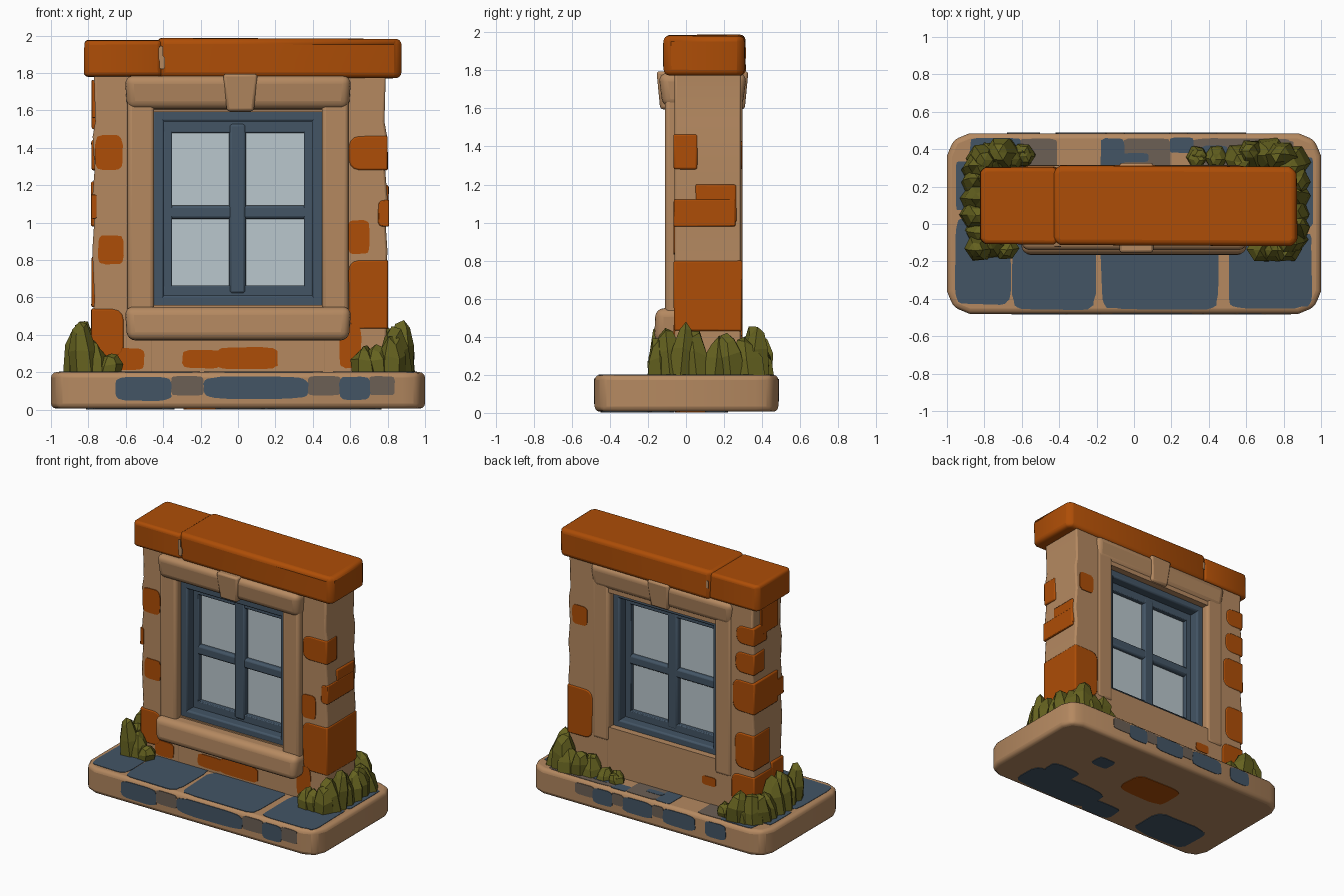
import bpy, bmesh, math, random
from mathutils import Vector

if "Cube" in bpy.data.objects:
    bpy.data.objects.remove(bpy.data.objects["Cube"])
random.seed(7)


def material(name, rgb):
    m = bpy.data.materials.new(name)
    m.diffuse_color = (*rgb, 1)
    m.use_nodes = True
    m.node_tree.nodes["Principled BSDF"].inputs["Base Color"].default_value = m.diffuse_color
    return m


TAN = material("tan_plaster", (0.46, 0.25, 0.118))
ORANGE = material("orange_brick", (0.42, 0.075, 0.002))
BLUE = material("slate_blue", (0.056, 0.09, 0.13))
GREY = material("grey_brown_stone", (0.15, 0.115, 0.09))
GREEN = material("moss_green", (0.13, 0.122, 0.014))
GLASS = material("pale_glass", (0.49, 0.57, 0.61))


def finish(bm, name, mat, bevel=0.0, seg=2, smooth=True):
    bmesh.ops.recalc_face_normals(bm, faces=bm.faces)
    me = bpy.data.meshes.new(name)
    bm.to_mesh(me)
    bm.free()
    me.materials.append(mat)
    ob = bpy.data.objects.new(name, me)
    bpy.context.collection.objects.link(ob)
    if bevel:
        b = ob.modifiers.new("bevel", 'BEVEL')
        b.width, b.segments, b.limit_method = bevel, seg, 'ANGLE'
        b.angle_limit = math.radians(30)
    if smooth:
        bpy.ops.object.select_all(action='DESELECT')
        ob.select_set(True)
        bpy.context.view_layer.objects.active = ob
        bpy.ops.object.shade_smooth_by_angle(angle=math.radians(35))
    return ob


def box(name, mat, x, y, z, bevel=0.01, seg=2, corner=0.0, foot=(1, 1), jitter=0.0, soft=0.0):
    """Box from ranges; corner chamfers upright edges, foot scales the underside, soft rounds inner brick ends."""
    bm = bmesh.new()
    bmesh.ops.create_cube(bm, size=1)
    c = Vector((sum(x) / 2, sum(y) / 2, sum(z) / 2))
    s = Vector((x[1] - x[0], y[1] - y[0], z[1] - z[0]))
    for v in bm.verts:
        f = foot if v.co.z < 0 else (1, 1)
        v.co = c + Vector((v.co.x * s.x * f[0], v.co.y * s.y * f[1], v.co.z * s.z))
        v.co += Vector([random.uniform(-jitter, jitter) for _ in range(3)])
    if corner:
        up = [e for e in bm.edges if abs(e.verts[0].co.z - e.verts[1].co.z) > s.z * 0.5]
        bmesh.ops.bevel(bm, geom=up, offset=corner, segments=2, affect='EDGES', profile=0.5)
    if soft:
        ends = []
        for e in bm.edges:
            d, m = e.verts[0].co - e.verts[1].co, (e.verts[0].co + e.verts[1].co) / 2
            along_y = abs(d.y) > s.y * 0.5 and abs(d.x) < s.x * 0.5 and abs(d.z) < s.z * 0.5
            if along_y and abs(m.x) < abs(c.x):
                ends.append(e)
        bmesh.ops.bevel(bm, geom=ends, offset=min(soft, s.x * 0.4, s.z * 0.4), segments=3,
                        affect='EDGES', profile=0.5)
    return finish(bm, name, mat, bevel, seg)


def prism(name, mat, pts, to3d, push, bevel=0.0):
    """Flat outline mapped into space by to3d, then extruded along push."""
    bm = bmesh.new()
    f = bm.faces.new([bm.verts.new(to3d(*p)) for p in pts])
    r = bmesh.ops.extrude_face_region(bm, geom=[f])
    for v in r["geom"]:
        if isinstance(v, bmesh.types.BMVert):
            v.co += Vector(push)
    return finish(bm, name, mat, bevel, 2)


def patch(name, mat, a, b, side, level, t=0.005, power=0.42):
    """Thin rounded paint plate with a slightly wobbly outline."""
    pts = []
    for i in range(24):
        w = 2 * math.pi * (i + 0.5) / 24
        k = random.uniform(0.95, 1.0)
        sx, sy = [math.copysign(abs(q) ** power, q) * k for q in (math.cos(w), math.sin(w))]
        pts.append((sum(a) / 2 + sx * (a[1] - a[0]) / 2, sum(b) / 2 + sy * (b[1] - b[0]) / 2))
    maps = {'front': (lambda u, v: (u, level, v), (0, -t, 0)),
            'back': (lambda u, v: (u, level, v), (0, t, 0)),
            'right': (lambda u, v: (level, u, v), (t, 0, 0)),
            'left': (lambda u, v: (level, u, v), (-t, 0, 0)),
            'top': (lambda u, v: (u, v, level), (0, 0, t)),
            'under': (lambda u, v: (u, v, level), (0, 0, -t))}
    return prism(name, mat, pts, *maps[side])


# base slab
box("base_slab", TAN, (-1, 1), (-0.48, 0.485), (0.006, 0.2), 0.028, 3, corner=0.12)
# slate paving on top of the base, grey strips at the back
for x, y in [((-0.96, -0.655), (-0.435, 0.04)), ((-0.655, -0.2), (-0.462, -0.03)),
             ((-0.185, 0.46), (-0.462, -0.03)), ((0.5, 0.955), (-0.455, -0.03)),
             ((-0.955, -0.86), (0.07, 0.34)), ((-0.18, -0.05), (0.27, 0.46)),
             ((0.19, 0.32), (0.38, 0.462)), ((0.86, 0.96), (-0.02, 0.36)), ((-0.88, -0.6), (0.36, 0.46))]:
    patch("paving_slate", BLUE, x, y, 'top', 0.198, power=0.25)
for x, y in [((-0.06, 0.2), (0.27, 0.46)), ((0.3, 0.86), (0.27, 0.46)), ((-0.62, -0.41), (0.27, 0.46))]:
    patch("paving_grey", GREY, x, y, 'top', 0.198, power=0.25)
patch("paving_slate_spot", BLUE, (-0.06, 0.08), (0.33, 0.38), 'top', 0.2)
patch("paving_slate_spot", BLUE, (0.36, 0.5), (0.36, 0.42), 'top', 0.2)
# stone patches on the base front and back
for x, z in [((-0.66, -0.35), (0.045, 0.178)), ((-0.19, 0.38), (0.055, 0.178)), ((0.54, 0.71), (0.05, 0.178))]:
    patch("base_front_slate", BLUE, x, z, 'front', -0.479)
for x in [(-0.36, -0.18), (0.37, 0.55), (0.7, 0.84)]:
    patch("base_front_grey", GREY, x, (0.075, 0.18), 'front', -0.478, power=0.3)
for x in [(-0.42, -0.14), (-0.06, 0.2), (0.28, 0.45), (-0.68, -0.5)]:
    patch("base_back_slate", BLUE, x, (0.06, 0.178), 'back', 0.484)
for x in [(-0.15, -0.05), (0.19, 0.29), (0.44, 0.6)]:
    patch("base_back_grey", GREY, x, (0.09, 0.178), 'back', 0.483, power=0.3)
# underside patches
for x, y in [((0.1, 0.78), (-0.45, -0.17)), ((-0.12, 0.15), (-0.45, -0.28)), ((0.45, 0.7), (-0.2, -0.06)),
             ((-0.82, -0.33), (-0.44, -0.12)), ((0.35, 0.5), (0.1, 0.22))]:
    patch("underside_slate", BLUE, x, y, 'under', 0.007)
patch("underside_brick", ORANGE, (-0.3, 0.12), (-0.06, 0.2), 'under', 0.007)

# wall: two piers with worn outer edges, plus parts below and above the window
WORN = [(0.18, -0.01), (0.5, 0.003), (0.58, -0.008), (0.85, 0.004), (1.0, -0.006),
        (1.12, 0.005), (1.28, -0.008), (1.46, 0.002), (1.54, -0.012), (1.8, -0.005)]
for side, outer in ((-1, 0.775), (1, 0.795)):
    pts = [(side * 0.45, 0.18)] + [(side * (outer + d), z) for z, d in WORN] + [(side * 0.45, 1.8)]
    prism("wall_pier", TAN, pts, lambda u, v: (u, -0.06, v), (0, 0.35, 0), 0.012)
box("wall_below_window", TAN, (-0.46, 0.46), (-0.06, 0.29), (0.18, 0.56), 0)
box("wall_above_window", TAN, (-0.46, 0.46), (-0.06, 0.29), (1.59, 1.8), 0)

# corner bricks: x range, y range, z range
BRICKS = [((0.59, 0.801), (-0.065, 0.06), (1.28, 1.465)), ((0.75, 0.808), (-0.065, 0.26), (0.98, 1.12)),
          ((0.7, 0.805), (0.05, 0.265), (1.0, 1.2)), ((0.59, 0.803), (-0.065, 0.295), (0.43, 0.8)),
          ((-0.784, -0.755), (-0.064, 0.2), (1.02, 1.15)), ((-0.784, -0.61), (-0.065, 0.08), (0.28, 0.54)),
          ((-0.782, -0.75), (0.0, 0.2), (1.56, 1.76)), ((-0.783, -0.63), (0.13, 0.295), (1.5, 1.64)),
          ((-0.783, -0.62), (0.16, 0.295), (1.28, 1.44)), ((-0.785, -0.6), (0.0, 0.295), (0.98, 1.22)),
          ((-0.783, -0.62), (0.1, 0.295), (0.55, 0.82)), ((-0.784, -0.59), (0.06, 0.295), (0.26, 0.5))]
for x, y, z in BRICKS:
    box("corner_brick", ORANGE, x, y, z, 0.01, 2, jitter=0.002, soft=0.055)
# bricks showing flat through the plaster
for x, z in [((-0.765, -0.615), (1.28, 1.47)), ((-0.75, -0.61), (0.775, 0.935)),
             ((-0.66, -0.5), (0.21, 0.33)), ((-0.3, -0.08), (0.22, 0.32)), ((-0.12, 0.22), (0.215, 0.335)),
             ((0.585, 0.705), (0.83, 1.015)), ((0.54, 0.66), (0.22, 0.46))]:
    patch("exposed_brick", ORANGE, x, z, 'front', -0.06)
patch("exposed_brick", ORANGE, (-0.46, -0.34), (0.34, 0.41), 'back', 0.29)
patch("exposed_brick", ORANGE, (0.63, 0.76), (1.28, 1.43), 'back', 0.29)

# window surround: jambs, sill, lintel, keystone
for s in (-1, 1):
    box("window_jamb", TAN, sorted((s * 0.448, s * 0.59)), (-0.11, 0.297), (0.45, 1.7), 0.022, 3)
box("window_sill", TAN, (-0.605, 0.605), (-0.16, 0.1), (0.37, 0.55), 0.045, 4, foot=(0.98, 1.06))
box("window_lintel", TAN, (-0.605, 0.605), (-0.145, 0.32), (1.605, 1.785), 0.045, 4, foot=(0.98, 0.9))
box("keystone", TAN, (-0.08, 0.105), (-0.155, 0.328), (1.595, 1.795), 0.015, 2, foot=(0.78, 0.92))

# window frame and glazing bars
for s in (-1, 1):
    box("frame_side", BLUE, sorted((s * 0.395, s * 0.455)), (-0.05, 0.24), (0.545, 1.605), 0.012)
    box("sash_side", BLUE, sorted((s * 0.352, s * 0.4)), (0.025, 0.168), (0.6, 1.55), 0.006)
for z in ((0.545, 0.61), (1.54, 1.605)):
    box("frame_rail", BLUE, (-0.45, 0.45), (-0.05, 0.24), z, 0.012)
for z in ((0.6, 0.665), (1.48, 1.55)):
    box("sash_rail", BLUE, (-0.4, 0.4), (0.025, 0.168), z, 0.006)
box("glazing_bar_upright", BLUE, (-0.047, 0.042), (0.02, 0.17), (0.62, 1.53), 0.015)
box("glazing_bar_cross", BLUE, (-0.38, 0.38), (0.025, 0.168), (1.02, 1.092), 0.015)
box("window_glass", GLASS, (-0.37, 0.37), (0.06, 0.135), (0.64, 1.5), 0)

# capping beam in two stones
box("cap_left", ORANGE, (-0.825, -0.4), (-0.11, 0.305), (1.782, 1.977), 0.04, 4, corner=0.03, jitter=0.004)
box("cap_right", ORANGE, (-0.43, 0.872), (-0.115, 0.31), (1.772, 1.984), 0.04, 4, corner=0.04, jitter=0.005)
for x, z in (((-0.42, -0.39), (1.82, 1.89)), ((-0.425, -0.4), (1.86, 1.945))):
    patch("cap_crack", TAN, x, z, 'front', -0.117)
patch("cap_crack", TAN, (-0.41, -0.39), (1.86, 1.92), 'back', 0.31)


# moss clumps: jagged faceted lumps following the wall ends
def clump(name, path):
    bm = bmesh.new()
    for (x, y, h, r), (x2, y2, h2, r2) in zip(path, path[1:] + path[-1:]):
        for k in range(2):
            t = k / 2
            cx, cy = x + (x2 - x) * t, y + (y2 - y) * t
            ht = (h + (h2 - h) * t) * random.uniform(0.72, 1.08)
            rad = (r + (r2 - r) * t) * random.uniform(1.0, 1.15)
            lean = Vector((random.uniform(-0.03, 0.03), random.uniform(-0.03, 0.03), 0))
            rings = []
            for z, w in ((0.0, 1.08), (0.5, 1.0), (0.88, 0.55)):
                rings.append([bm.verts.new(Vector((
                    cx + math.cos(a) * rad * w * random.uniform(0.85, 1.1),
                    cy + math.sin(a) * rad * w * random.uniform(0.85, 1.1),
                    0.19 + ht * z * random.uniform(0.8, 1.15))) + lean * z)
                    for a in [i * math.pi / 3 + k for i in range(6)]])
            tip = bm.verts.new(Vector((cx, cy, 0.19 + ht)) + lean)
            for lo, hi in zip(rings, rings[1:]):
                for i in range(6):
                    bm.faces.new((lo[i], lo[(i + 1) % 6], hi[(i + 1) % 6], hi[i]))
            for i in range(6):
                bm.faces.new((rings[-1][i], rings[-1][(i + 1) % 6], tip))
            bm.faces.new(rings[0][::-1])
    finish(bm, name, GREEN, smooth=False)


clump("moss_left", [(-0.69, -0.12, 0.14, 0.06), (-0.82, -0.12, 0.32, 0.07), (-0.845, 0.05, 0.28, 0.07),
                    (-0.84, 0.22, 0.28, 0.075), (-0.82, 0.35, 0.22, 0.08), (-0.7, 0.37, 0.2, 0.08),
                    (-0.6, 0.36, 0.13, 0.06)])
clump("moss_right", [(0.68, -0.13, 0.17, 0.065), (0.82, -0.13, 0.24, 0.07), (0.865, -0.03, 0.28, 0.07),
                     (0.865, 0.15, 0.27, 0.07), (0.85, 0.33, 0.28, 0.08), (0.72, 0.37, 0.24, 0.085),
                     (0.55, 0.36, 0.14, 0.07), (0.33, 0.36, 0.08, 0.05)])
